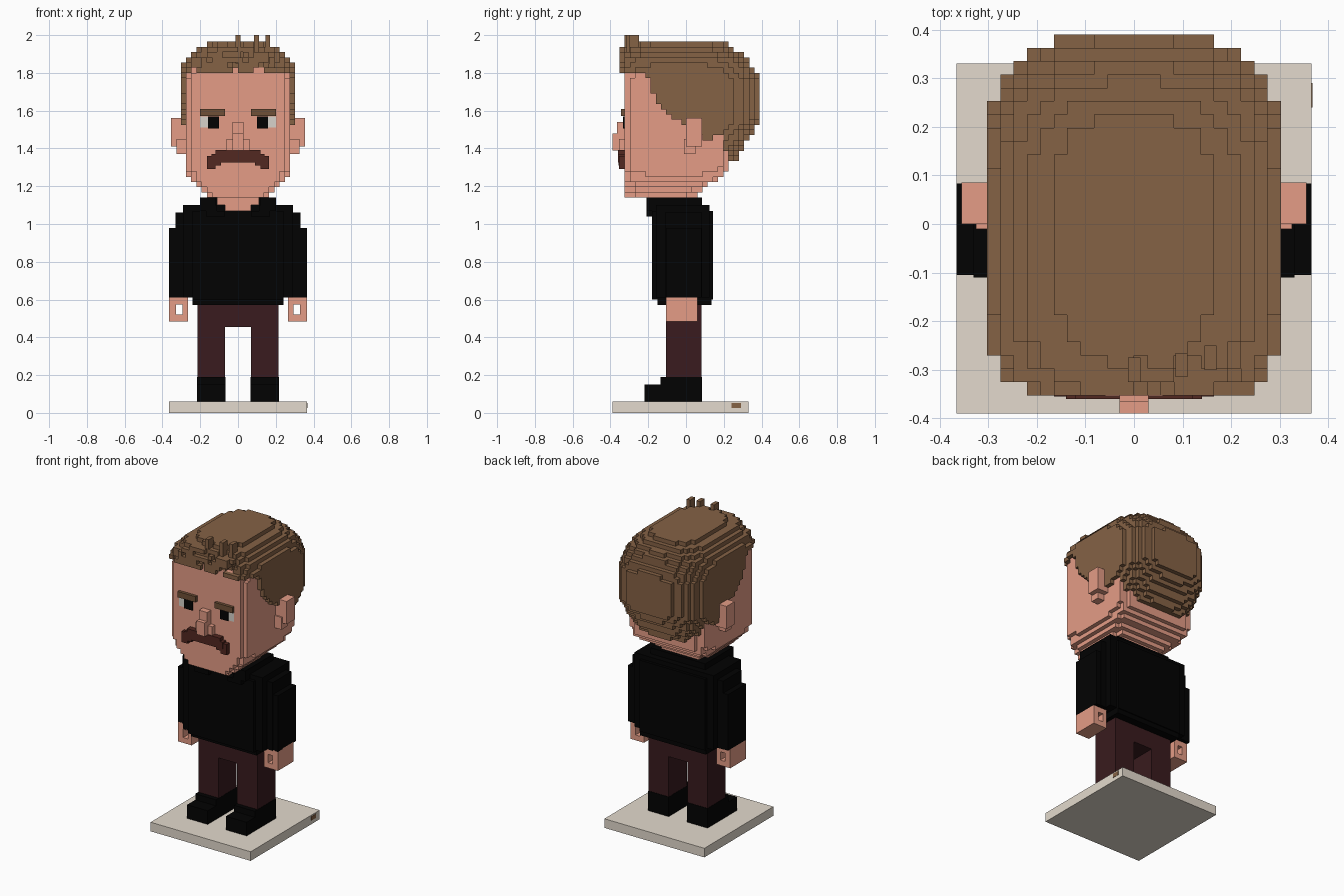
import bpy, bmesh, random
from mathutils import Vector

random.seed(4)
cube = bpy.data.objects.get("Cube")
if cube:
    bpy.data.objects.remove(cube)


def material(name, r, g, b):
    m = bpy.data.materials.new(name)
    m.use_nodes = True
    m.diffuse_color = (r, g, b, 1)
    m.node_tree.nodes["Principled BSDF"].inputs["Base Color"].default_value = (r, g, b, 1)
    return m


SKIN = material("skin", 0.78, 0.335, 0.24)
HAIR = material("hair_brown", 0.235, 0.122, 0.06)
BROW = material("brow_brown", 0.16, 0.08, 0.038)
BLACK = material("black_cloth", 0.0006, 0.0006, 0.0006)
TROUSERS = material("dark_maroon", 0.041, 0.011, 0.013)
MOUSTACHE = material("dark_red_brown", 0.085, 0.021, 0.015)
WHITE = material("eye_white", 0.68, 0.65, 0.6)
STONE = material("pale_stone", 0.77, 0.7, 0.61)


def finish(name, bm, mat):
    mesh = bpy.data.meshes.new(name)
    bm.to_mesh(mesh)
    bm.free()
    mesh.materials.append(mat)
    ob = bpy.data.objects.new(name, mesh)
    bpy.context.collection.objects.link(ob)
    return ob


def boxes(name, mat, *spans):
    """One object from boxes given as (x0, x1, y0, y1, z0, z1)."""
    bm = bmesh.new()
    for x0, x1, y0, y1, z0, z1 in spans:
        verts = bmesh.ops.create_cube(bm, size=1)["verts"]
        for v in verts:
            v.co = ((x0 + x1) / 2 + v.co.x * (x1 - x0),
                    (y0 + y1) / 2 + v.co.y * (y1 - y0),
                    (z0 + z1) / 2 + v.co.z * (z1 - z0))
    return finish(name, bm, mat)


def pair(name, mat, *spans):
    """Left part and its mirrored right part."""
    boxes("left_" + name, mat, *spans)
    boxes("right_" + name, mat, *[(-s[1], -s[0], *s[2:]) for s in spans])


# Base
boxes("base", STONE, (-0.365, 0.365, -0.39, 0.33, 0, 0.06))
boxes("base_side_patch", HAIR, (0.363, 0.367, 0.24, 0.29, 0.025, 0.052))

# Shoes and trousers
pair("shoe", BLACK, (0.067, 0.217, -0.22, 0.085, 0.06, 0.15),
     (0.067, 0.217, -0.135, 0.085, 0.15, 0.19))
pair("leg", TROUSERS, (0.068, 0.215, -0.105, 0.083, 0.19, 0.455))
boxes("hips", TROUSERS, (-0.215, 0.215, -0.105, 0.083, 0.455, 0.6))

# Sweater: nested blocks make the stepped shoulders
boxes("sweater", BLACK, (-0.24, 0.24, -0.15, 0.135, 0.57, 0.62),
      (-0.24, 0.24, -0.18, 0.143, 0.6, 1.07),
      (-0.29, 0.29, -0.16, 0.125, 0.61, 1.1),
      (-0.2, 0.2, -0.13, 0.085, 1.1, 1.14))
pair("sleeve", BLACK, (0.24, 0.33, -0.11, 0.085, 0.61, 1.06),
     (0.3, 0.365, -0.105, 0.083, 0.61, 0.98))
pair("collar_flap", BLACK, (0.11, 0.2, -0.21, -0.1, 1.07, 1.1),
     (0.07, 0.17, -0.21, -0.1, 1.04, 1.07), (0.12, 0.2, -0.21, -0.1, 1.1, 1.14))
boxes("neck", SKIN, (-0.07, 0.07, -0.2, 0.04, 1.07, 1.1),
      (-0.11, 0.11, -0.2, 0.04, 1.1, 1.15))

# Hands with an open grip hole running front to back
pair("hand", SKIN, (0.265, 0.365, -0.105, 0.06, 0.485, 0.52),
     (0.265, 0.365, -0.105, 0.06, 0.575, 0.615),
     (0.265, 0.293, -0.105, 0.06, 0.52, 0.575),
     (0.327, 0.365, -0.105, 0.06, 0.52, 0.575))

# Voxel head and hair
CELL, BOTTOM, SHIFT = 0.0275, 1.14, 0.005


def blend(table, key):
    """Linear lookup of the rows (key, values...)."""
    if key <= table[0][0]:
        return table[0][1:]
    for a, b in zip(table, table[1:]):
        if key <= b[0]:
            t = (key - a[0]) / (b[0] - a[0])
            return [p + (q - p) * t for p, q in zip(a[1:], b[1:])]
    return table[-1][1:]


def inside(x, y, half, front, back, front_power, back_power):
    mid = (front + back) / 2
    t = abs(y - mid) / (back - mid)
    n = front_power if y < mid else back_power
    return (abs(x) / half) ** n + t ** n <= 1


# Rows: height, half width, front, back
HEAD = [(1.14, 0.14, -0.33, 0.04), (1.2, 0.2, -0.33, 0.1), (1.24, 0.25, -0.33, 0.19),
        (1.29, 0.275, -0.33, 0.215), (1.37, 0.28, -0.33, 0.22), (1.77, 0.28, -0.33, 0.22),
        (1.83, 0.255, -0.33, 0.22)]
# Rows: height, half width, front, back, front and back roundness
CROWN = [(1.33, 0.24, -0.33, 0.26, 4, 3), (1.42, 0.29, -0.33, 0.315, 4, 3),
         (1.48, 0.305, -0.35, 0.35, 4, 3), (1.55, 0.315, -0.36, 0.395, 4, 3),
         (1.75, 0.315, -0.36, 0.395, 4.5, 3), (1.81, 0.305, -0.365, 0.37, 5, 3),
         (1.87, 0.28, -0.365, 0.325, 4, 3), (1.9, 0.25, -0.365, 0.29, 3, 3),
         (1.924, 0.23, -0.36, 0.26, 2.6, 3), (1.951, 0.175, -0.31, 0.22, 2, 3)]
# Rows: depth, lowest hair height at the side of the head
HAIRLINE = [(-0.3, 1.8), (-0.19, 1.78), (-0.17, 1.67), (-0.1, 1.58), (0.0, 1.53),
            (0.08, 1.45), (0.14, 1.41), (0.2, 1.33)]

head, hair = set(), set()
fringe = {i: random.choice((1.79, 1.81, 1.84)) for i in range(-12, 12)}
for i in range(-12, 12):
    for j in range(-14, 15):
        x, y = (i + 0.5) * CELL, (j + 0.5) * CELL + SHIFT
        for k in range(30):
            z = BOTTOM + (k + 0.5) * CELL
            line = fringe[i] if y < -0.3 else blend(HAIRLINE, y)[0]
            if z < 1.83 and inside(x, y, *blend(HEAD, z), 7, 8):
                head.add((i, j, k))
            elif z > line and inside(x, y, *blend(CROWN, z)):
                hair.add((i, j, k))

# Uneven locks along the front edge
for c in sorted(hair):
    y = (c[1] + 0.5) * CELL + SHIFT
    edge = (c[0], c[1] - 1, c[2]) not in hair and y < -0.28
    if edge and c[2] > 24 and random.random() < 0.3:
        hair.discard(c)


def voxels(name, cells, mat):
    """Outer skin of the cells, with coplanar faces joined."""
    solid = head | hair
    bm = bmesh.new()
    for c in cells:
        for axis in range(3):
            for side in (0, 1):
                beside = list(c)
                beside[axis] += 2 * side - 1
                if tuple(beside) in solid:
                    continue
                u, w = (axis + 1) % 3, (axis + 2) % 3
                ring = []
                for a, b in ((0, 0), (1, 0), (1, 1), (0, 1)):
                    p = Vector(c)
                    p[axis] += side
                    p[u] += a
                    p[w] += b
                    ring.append(bm.verts.new(p * CELL + Vector((0, SHIFT, BOTTOM))))
                bm.faces.new(ring if side else ring[::-1])
    bmesh.ops.remove_doubles(bm, verts=bm.verts, dist=CELL / 20)
    bmesh.ops.dissolve_limit(bm, angle_limit=0.01, verts=bm.verts, edges=bm.edges)
    return finish(name, bm, mat)


voxels("head", head, SKIN)
voxels("hair", hair, HAIR)
boxes("hair_tufts", HAIR, *[(x, x + 0.025, y, y + 0.05, 1.85, 2.0)
                            for x, y in ((-0.012, -0.325), (0.085, -0.315), (0.145, -0.3))])

# Ears
pair("ear", SKIN, (0.27, 0.355, 0.0, 0.085, 1.41, 1.56),
     (0.27, 0.325, -0.01, 0.05, 1.37, 1.45))

# Face details
FACE = -0.325
pair("eye_white", WHITE, (0.1, 0.2, FACE - 0.004, FACE, 1.51, 1.57))
pair("pupil", BLACK, (0.1, 0.16, FACE - 0.008, FACE, 1.505, 1.57))
pair("eyebrow", BROW, (0.07, 0.2, FACE - 0.02, FACE, 1.572, 1.61))
boxes("nose", SKIN, (-0.03, 0.03, -0.39, FACE, 1.39, 1.48),
      (-0.03, 0.03, -0.365, FACE, 1.48, 1.54),
      (-0.06, 0.06, -0.355, FACE, 1.39, 1.45))
boxes("moustache", MOUSTACHE, (-0.14, 0.14, -0.36, FACE, 1.325, 1.37),
      (-0.12, 0.12, -0.36, FACE, 1.37, 1.392),
      (0.12, 0.165, -0.355, FACE, 1.29, 1.36),
      (-0.165, -0.12, -0.355, FACE, 1.29, 1.36),
      (-0.14, -0.09, -0.358, FACE, 1.31, 1.34),
      (0.09, 0.14, -0.358, FACE, 1.31, 1.34))
